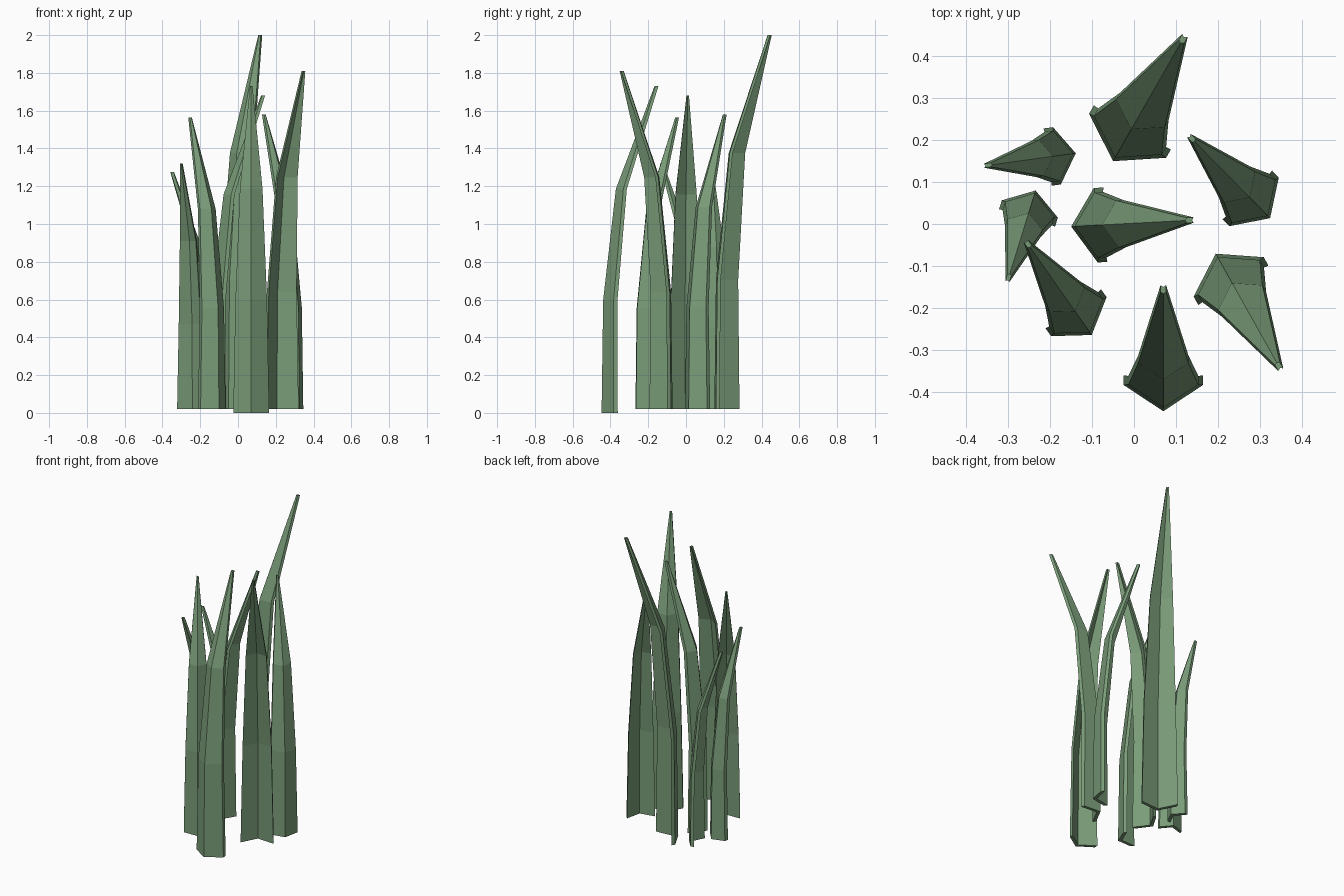
import bpy, bmesh
from mathutils import Vector

if "Cube" in bpy.data.objects:
    bpy.data.objects.remove(bpy.data.objects["Cube"])

green = bpy.data.materials.new("grass green")
green.diffuse_color = (0.195, 0.335, 0.19, 1)
green.use_nodes = True
green.node_tree.nodes["Principled BSDF"].inputs["Base Color"].default_value = green.diffuse_color

# height fraction, share of total lean, share of base width
LEVELS = [(0, 0, 1), (0.345, 0.03, 0.88), (0.685, 0.27, 0.63), (1, 1, 0.07)]
THICK = 0.023


def blade(name, ridge, tip, half, base, top):
    """Folded blade: V-shaped section, ridge on the outside, leaning from ridge to tip."""
    r, lean = Vector(ridge), Vector(tip) - Vector(ridge)
    length = lean.length - THICK / 2
    d = lean.normalized()
    side = Vector((d.y, -d.x))
    bm = bmesh.new()
    rings = []
    for t, bend, width in LEVELS:
        w = half * width
        o = r + d * (length * bend)
        depth = 0.66 * w
        th = THICK * (1 - 0.3 * t)
        section = [(-w, depth), (0, 0), (w, depth),
                   (w, depth + th), (0, th), (-w, depth + th)]
        z = base + (top - base) * t
        rings.append([bm.verts.new((*(o + side * a + d * b), z)) for a, b in section])
    for lo, hi in zip(rings, rings[1:]):
        for i in range(6):
            j = (i + 1) % 6
            bm.faces.new((lo[i], lo[j], hi[j], hi[i]))
    # closed ends, one quad for each wing
    for ring in (rings[0], rings[-1]):
        bm.faces.new((ring[0], ring[1], ring[4], ring[5]))
        bm.faces.new((ring[1], ring[2], ring[3], ring[4]))
    bmesh.ops.recalc_face_normals(bm, faces=bm.faces)
    me = bpy.data.meshes.new(name)
    bm.to_mesh(me)
    bm.free()
    me.materials.append(green)
    bpy.context.collection.objects.link(bpy.data.objects.new(name, me))


# the clump: base ridge, tip, half width, bottom and top height
blade("front_blade", (0.07, -0.447), (0.07, -0.155), 0.095, 0.0, 1.73)
blade("back_tall_blade", (-0.05, 0.15), (0.117, 0.442), 0.106, 0.02, 2.0)
blade("right_back_blade", (0.325, 0.014), (0.137, 0.205), 0.083, 0.02, 1.58)
blade("right_front_blade", (0.195, -0.071), (0.346, -0.34), 0.096, 0.02, 1.81)
blade("centre_blade", (-0.15, -0.006), (0.134, 0.009), 0.089, 0.02, 1.68)
blade("left_back_blade", (-0.139, 0.169), (-0.35, 0.14), 0.069, 0.02, 1.275)
blade("left_middle_blade", (-0.235, 0.08), (-0.3, -0.13), 0.07, 0.02, 1.32)
blade("left_front_blade", (-0.101, -0.265), (-0.254, -0.047), 0.081, 0.02, 1.565)
